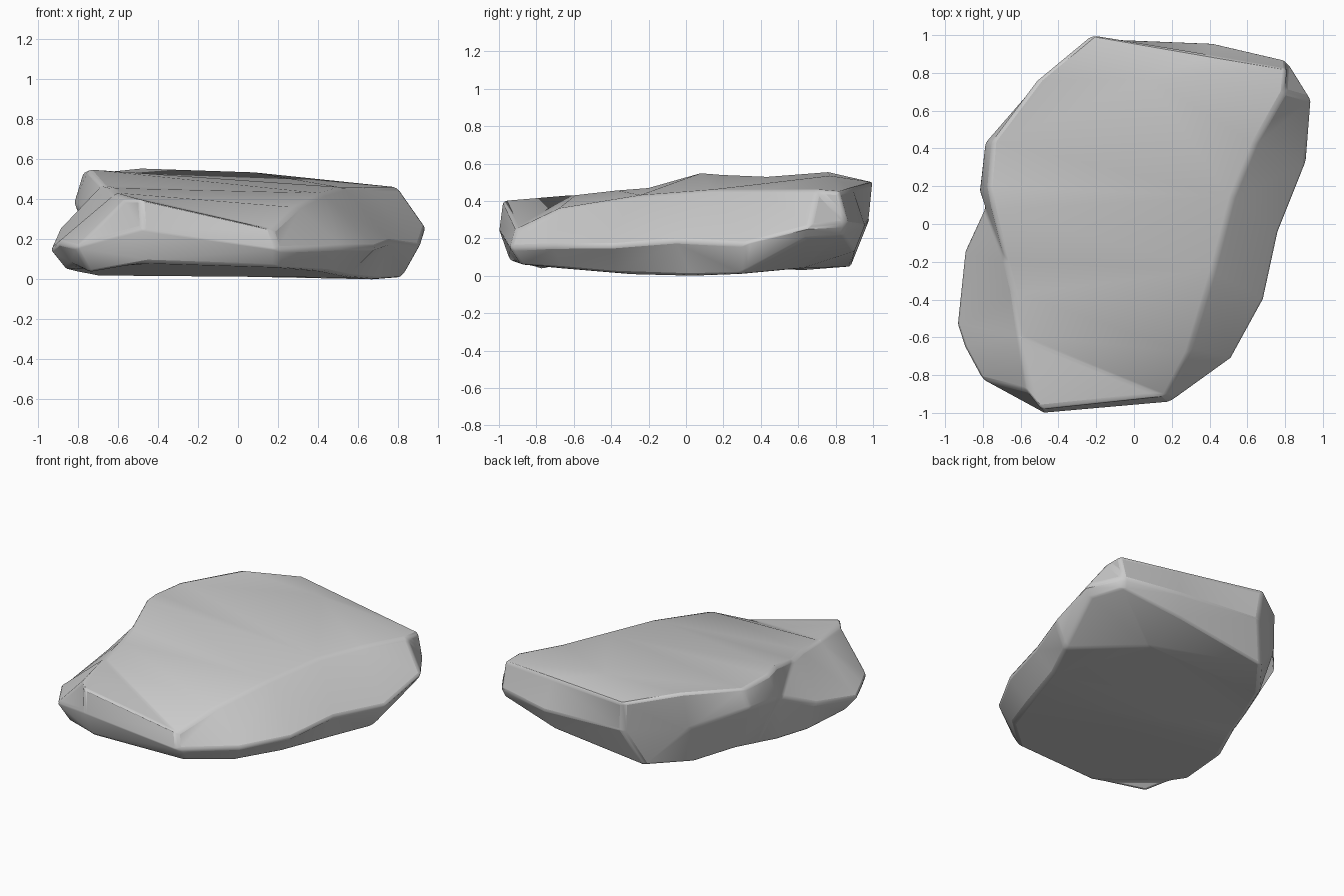
import bpy, bmesh, math
from mathutils import Vector

if "Cube" in bpy.data.objects:
    bpy.data.objects.remove(bpy.data.objects["Cube"])

# Each station around the rock: top rim, widest point, base rim
stations = [
    ((.81, .82, .45), (.81, .865, .28), (.80, .84, .22)),
    ((-.22, 1.0, .50), (-.20, .98, .30), (-.30, .88, .05)),
    ((-.51, .76, .555), (-.53, .73, .30), (-.50, .62, .03)),
    ((-.75, .44, .53), (-.79, .43, .40), (-.62, .35, .05)),
    ((-.77, .20, .54), (-.82, .18, .38), (-.67, .18, .03)),
    ((-.75, .08, .55), (-.79, .09, .35), (-.72, .05, .02)),
    ((-.68, -.20, .47), (-.90, -.15, .24), (-.82, -.15, .04)),
    ((-.64, -.35, .46), (-.94, -.53, .15), (-.86, -.50, .05)),
    ((-.57, -.88, .40), (-.81, -.82, .16), (-.74, -.77, .03)),
    ((-.49, -.98, .40), (-.48, -1.0, .25), (-.45, -.94, .08)),
    ((.17, -.91, .25), (.20, -.94, .15), (.20, -.88, .06)),
    ((.29, -.68, .36), (.52, -.71, .16), (.43, -.67, .04)),
    ((.42, -.25, .43), (.69, -.40, .16), (.57, -.32, .01)),
    ((.52, .13, .46), (.77, -.03, .19), (.69, .03, .0)),
    ((.64, .42, .46), (.91, .32, .17), (.82, .30, .01)),
    ((.80, .70, .46), (.94, .66, .26), (.90, .65, .20)),
]


def between(a, b, t, push):
    """Extra station part way from a to b, with its widest and base points pushed out."""
    s = [Vector(p).lerp(Vector(q), t) for p, q in zip(stations[a], stations[b])]
    s[1] += Vector(push)
    s[2] += Vector(push)
    return s


left_front = between(7, 8, .45, (-.02, .01, .03))
back_mid = between(0, 1, .4, (.01, .045, -.02))
stations.insert(8, left_front)
stations.insert(1, back_mid)

n = len(stations)
bm = bmesh.new()
top, mid, base = [[bm.verts.new(s[k]) for s in stations] for k in range(3)]

# Sides
for hi, lo in ((top, mid), (mid, base)):
    for i in range(n):
        j = (i + 1) % n
        bm.faces.new((hi[i], lo[i], lo[j], hi[j]))

# Back of the top falls away behind a low ridge
ridge = bm.verts.new((.08, .77, .535))
bm.faces.new([top[i] for i in (0, 1, 2, 3)] + [ridge])
bm.faces.new([top[i] for i in (3, 4, 15, 16, 17, 0)] + [ridge])

# Back of the underside rises from a low keel point to the back right corner
keel = bm.verts.new((.39, .62, .04))
fan = (15, 4, 3, 2, 1, 0, 17, 16, 15)
for a, b in zip(fan, fan[1:]):
    bm.faces.new((base[a], base[b], keel))

# Remaining slabs of the top and underside, creased across the width
for slab in ((4, 5, 6, 7, 14, 15), (7, 8, 9, 10, 11, 12, 13, 14)):
    bm.faces.new([top[i] for i in slab])
    bm.faces.new([base[i] for i in reversed(slab)])

bmesh.ops.triangulate(bm, faces=bm.faces[:], quad_method='BEAUTY', ngon_method='BEAUTY')
bmesh.ops.recalc_face_normals(bm, faces=bm.faces[:])
mesh = bpy.data.meshes.new("rock")
bm.to_mesh(mesh)
bm.free()
rock = bpy.data.objects.new("rock", mesh)
bpy.context.collection.objects.link(rock)

# Worn edges with smooth shading
bevel = rock.modifiers.new("worn_edges", 'BEVEL')
bevel.width = 0.02
bevel.segments = 2
bevel.limit_method = 'ANGLE'
bevel.angle_limit = math.radians(25)
bpy.context.view_layer.objects.active = rock
rock.select_set(True)
bpy.ops.object.shade_smooth_by_angle(angle=math.radians(40))
